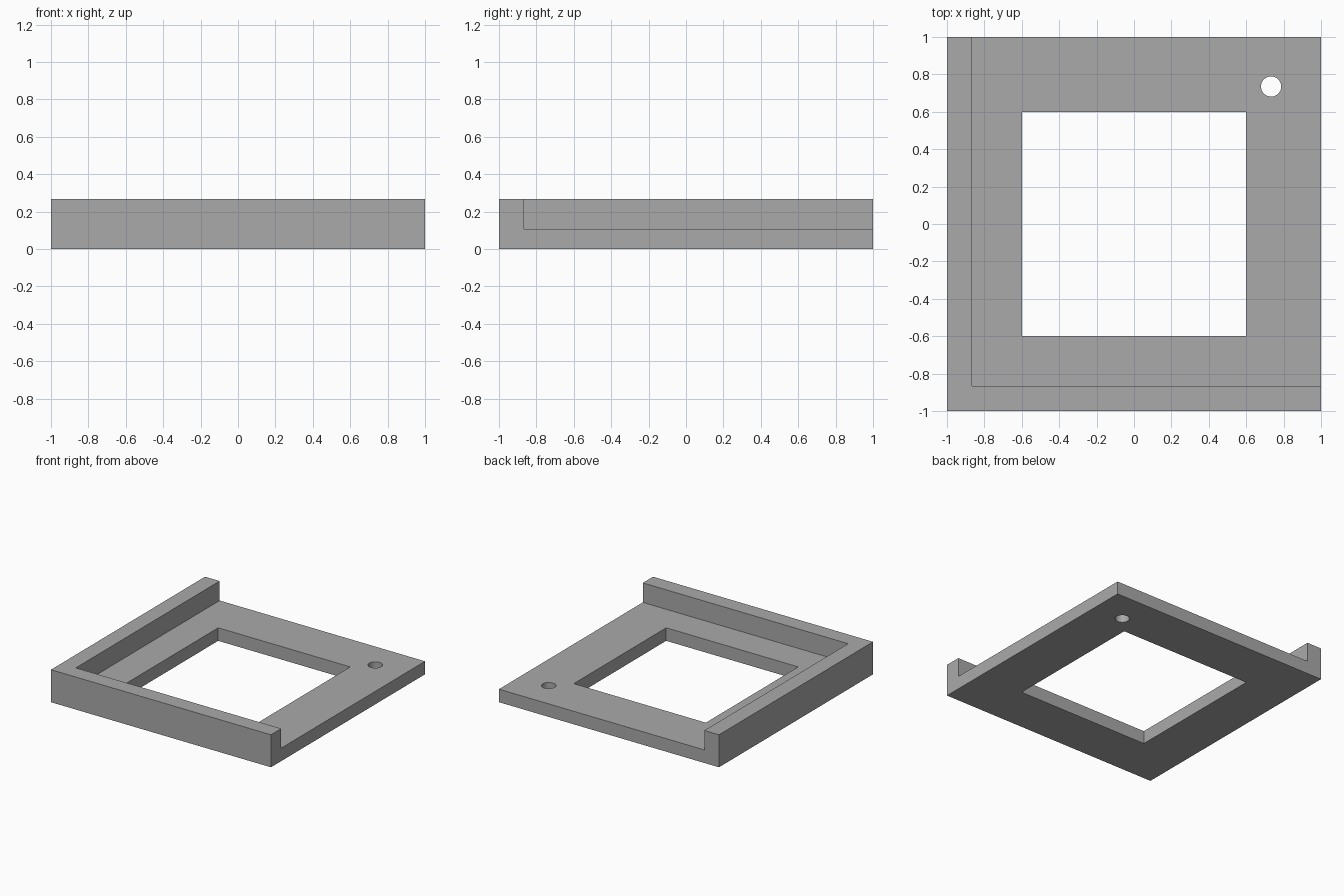
import bpy
import math

cube = bpy.data.objects.get("Cube")
if cube:
    bpy.data.objects.remove(cube, do_unlink=True)

HEIGHT, FLOOR, RIM = 0.267, 0.107, 0.133

# Single grey colour
grey = bpy.data.materials.new("grey")
grey.use_nodes = True
colour = (0.4, 0.4, 0.4, 1)
grey.diffuse_color = colour
grey.node_tree.nodes["Principled BSDF"].inputs["Base Color"].default_value = colour


def box(name, low, high):
    centre = [(a + b) / 2 for a, b in zip(low, high)]
    bpy.ops.mesh.primitive_cube_add(size=1, location=centre)
    obj = bpy.context.object
    obj.name = name
    obj.scale = [b - a for a, b in zip(low, high)]
    bpy.ops.object.transform_apply(location=True, rotation=False, scale=True)
    return obj


def cut(target, cutter):
    cutter.hide_render = True
    mod = target.modifiers.new(cutter.name, "BOOLEAN")
    mod.operation = "DIFFERENCE"
    mod.solver = "EXACT"
    mod.object = cutter
    bpy.context.view_layer.objects.active = target
    bpy.ops.object.modifier_apply(modifier=mod.name)
    bpy.data.objects.remove(cutter, do_unlink=True)


# Solid block that becomes the tray
tray = box("corner_tray", (-1, -1, 0), (1, 1, HEIGHT))
tray.data.materials.append(grey)

# Recess leaving an L-shaped rim along the front and the right side
cut(tray, box("recess_cutter", (RIM - 1, RIM - 1, FLOOR), (1.2, 1.2, 0.5)))

# Square window through the floor
cut(tray, box("window_cutter", (-0.6, -0.6, -0.2), (0.6, 0.6, 0.5)))

# Round hole in the open corner
bpy.ops.mesh.primitive_cylinder_add(vertices=48, radius=0.054, depth=1,
                                    location=(0.733, 0.735, 0))
hole = bpy.context.object
hole.name = "hole_cutter"
cut(tray, hole)

# Smooth hole wall, sharp edges elsewhere
bpy.ops.object.select_all(action="DESELECT")
tray.select_set(True)
bpy.context.view_layer.objects.active = tray
bpy.ops.object.shade_smooth_by_angle(angle=math.radians(30))
